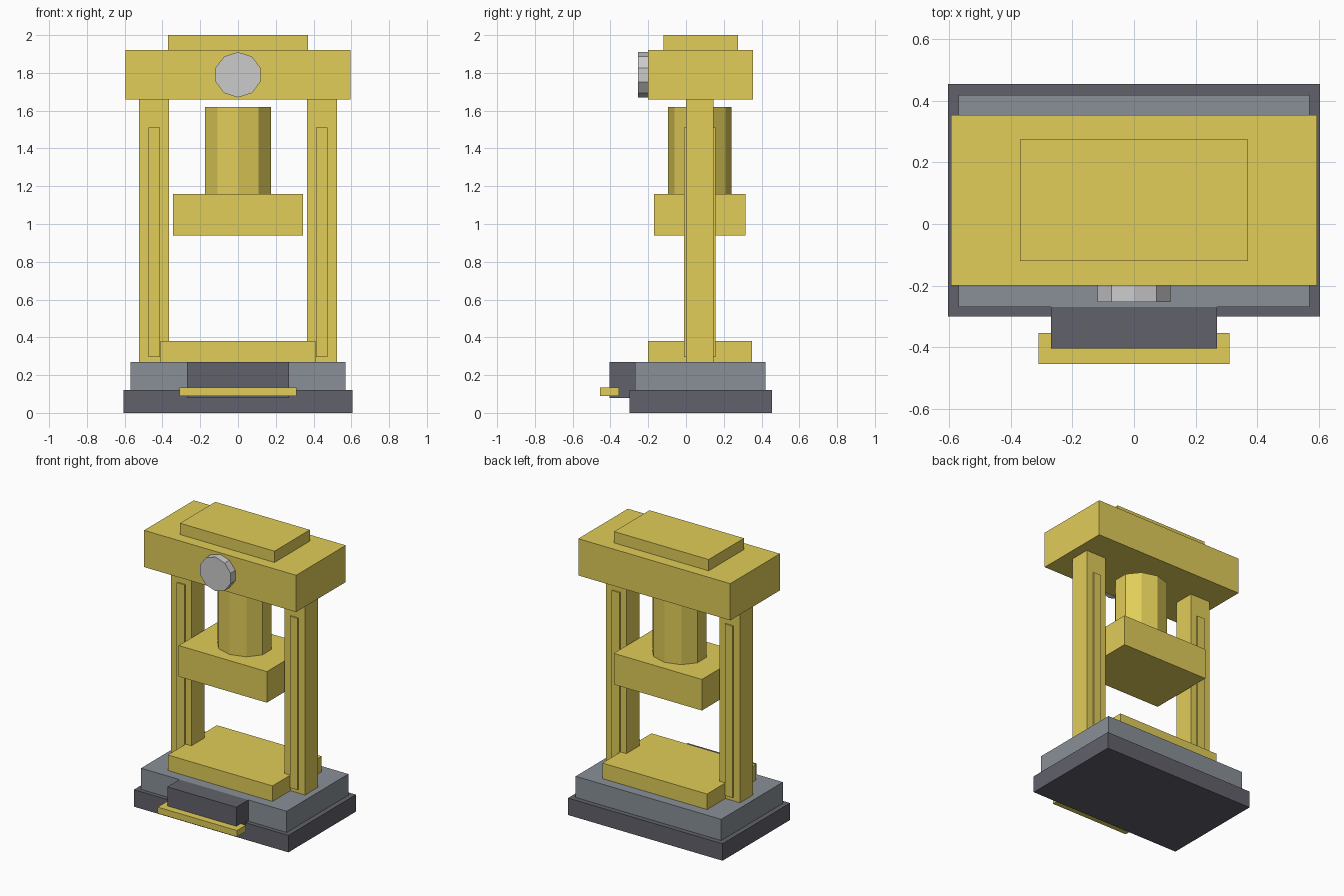
import bpy, bmesh
from math import sin, cos, pi
from mathutils import Vector

if "Cube" in bpy.data.objects:
    bpy.data.objects.remove(bpy.data.objects["Cube"])


def material(name, rgb):
    m = bpy.data.materials.new(name)
    m.diffuse_color = (*rgb, 1.0)
    m.use_nodes = True
    m.node_tree.nodes["Principled BSDF"].inputs["Base Color"].default_value = m.diffuse_color
    return m


YELLOW = material("yellow_paint", (0.75, 0.61, 0.10))
DARK = material("dark_steel", (0.12, 0.12, 0.145))
STEEL = material("blue_grey_steel", (0.25, 0.28, 0.31))


def finish(name, bm, mat):
    bmesh.ops.recalc_face_normals(bm, faces=bm.faces)
    mesh = bpy.data.meshes.new(name)
    bm.to_mesh(mesh)
    bm.free()
    ob = bpy.data.objects.new(name, mesh)
    bpy.context.collection.objects.link(ob)
    if mat:
        mesh.materials.append(mat)
    return ob


def box(name, x, y, z, mat):
    """Box from (min, max) ranges on each axis."""
    bm = bmesh.new()
    bmesh.ops.create_cube(bm, size=1)
    for v in bm.verts:
        v.co = Vector([(r[0] + r[1]) / 2 + c * (r[1] - r[0])
                       for r, c in zip((x, y, z), v.co)])
    return finish(name, bm, mat)


def prism(name, start, along, u, v, mat, sides=10):
    """Ten-sided prism; u and v are the half-axes of its cross-section."""
    bm = bmesh.new()
    start, along, u, v = map(Vector, (start, along, u, v))
    ring = [bm.verts.new(start + u * sin(2 * pi * i / sides) + v * cos(2 * pi * i / sides))
            for i in range(sides)]
    face = bm.faces.new(ring)
    ext = bmesh.ops.extrude_face_region(bm, geom=[face], use_keep_orig=True)
    top = [g for g in ext["geom"] if isinstance(g, bmesh.types.BMVert)]
    bmesh.ops.translate(bm, verts=top, vec=along)
    return finish(name, bm, mat)


def sym(half):
    return (-half, half)


# Base, plinth, front step and foot pedal
box("base_plate", sym(0.605), (-0.30, 0.455), (0, 0.12), DARK)
box("plinth", sym(0.57), (-0.27, 0.42), (0.01, 0.27), STEEL)
box("front_step", sym(0.27), (-0.405, -0.26), (0.08, 0.27), DARK)
box("foot_pedal", sym(0.31), (-0.455, -0.355), (0.09, 0.135), YELLOW)

# Press bed
box("press_bed", sym(0.41), (-0.20, 0.35), (0.265, 0.38), YELLOW)

# Columns with raised guide rails front and back
for side, s in (("left", -1), ("right", 1)):
    box(f"{side}_column", sorted((s * 0.365, s * 0.525)), (0, 0.145), (0.265, 1.67), YELLOW)
    box(f"{side}_guide_rail", sorted((s * 0.413, s * 0.473)), (-0.01, 0.155), (0.295, 1.51), YELLOW)

# Moving ram and its piston
box("ram_head", sym(0.345), (-0.17, 0.315), (0.94, 1.16), YELLOW)
prism("piston", (0, 0.073, 1.15), (0, 0, 0.47), (0.185, 0, 0), (0, 0.167, 0), YELLOW)

# Crown beam, top cap and front dial
box("crown_beam", sym(0.595), (-0.20, 0.355), (1.66, 1.92), YELLOW)
box("top_cap", sym(0.37), (-0.12, 0.275), (1.91, 2.0), YELLOW)
prism("front_dial", (0, -0.253, 1.79), (0, 0.063, 0), (0.125, 0, 0), (0, 0, 0.12), None)
